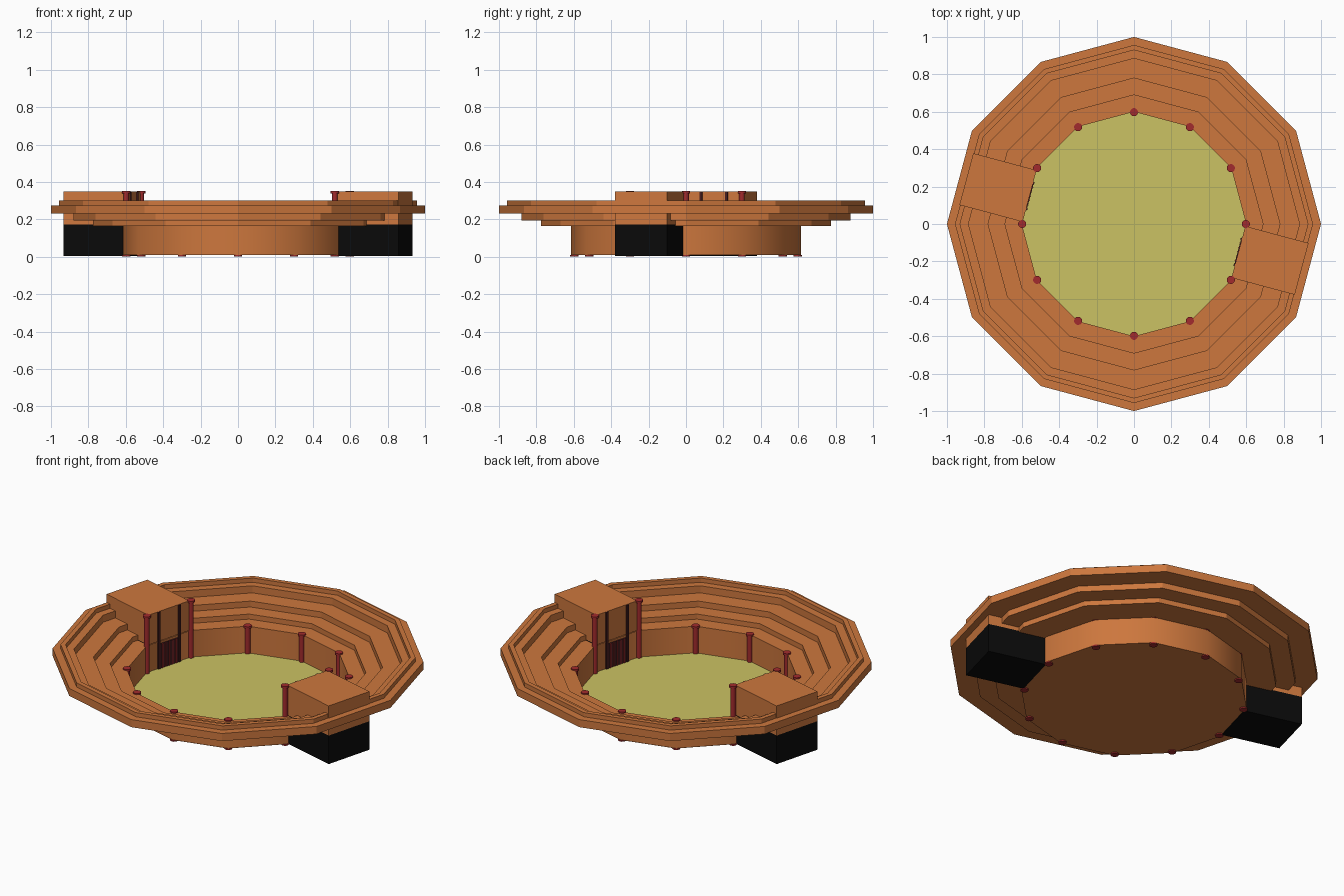
import bpy, bmesh, math
from mathutils import Matrix, Vector

if "Cube" in bpy.data.objects:
    bpy.data.objects.remove(bpy.data.objects["Cube"])


def mat(name, r, g, b):
    m = bpy.data.materials.new(name)
    m.diffuse_color = (r, g, b, 1)
    m.use_nodes = True
    m.node_tree.nodes["Principled BSDF"].inputs["Base Color"].default_value = m.diffuse_color
    return m


CLAY = mat("clay_orange", 0.61, 0.185, 0.047)
SAND = mat("sand_yellow", 0.60, 0.54, 0.125)
RED = mat("column_red", 0.36, 0.024, 0.026)
BLACK = mat("tunnel_black", 0.003, 0.003, 0.003)
MAROON = mat("door_maroon", 0.06, 0.012, 0.014)
SIDES = 12


def finish(name, bm, material, smooth=None):
    bmesh.ops.recalc_face_normals(bm, faces=bm.faces)
    me = bpy.data.meshes.new(name)
    bm.to_mesh(me)
    bm.free()
    me.materials.append(material)
    if smooth:
        me.shade_smooth()
        me.set_sharp_from_angle(angle=math.radians(smooth))
    ob = bpy.data.objects.new(name, me)
    bpy.context.collection.objects.link(ob)
    return ob


def ring(name, profile, material, smooth=None):
    """Revolve a closed (radius, z) profile into a 12-sided ring."""
    bm = bmesh.new()
    loops = []
    for i in range(SIDES):
        a = 2 * math.pi * i / SIDES
        loops.append([bm.verts.new((r * math.cos(a), r * math.sin(a), z)) for r, z in profile])
    n = len(profile)
    for i in range(SIDES):
        p, q = loops[i], loops[(i + 1) % SIDES]
        for j in range(n):
            k = (j + 1) % n
            bm.faces.new((p[j], q[j], q[k], p[k]))
    return finish(name, bm, material, smooth)


def disc(name, r, z, material):
    bm = bmesh.new()
    bm.faces.new([bm.verts.new((r * math.cos(math.pi * i / 6), r * math.sin(math.pi * i / 6), z))
                  for i in range(SIDES)])
    return finish(name, bm, material)


def box(name, angle, r0, r1, t0, t1, z0, z1, material):
    """Box given in radial / tangential / height ranges, turned to an angle."""
    bm = bmesh.new()
    bmesh.ops.create_cube(bm, size=1)
    bm.transform(Matrix.Rotation(angle, 4, 'Z')
                 @ Matrix.Translation(Vector(((r0 + r1) / 2, (t0 + t1) / 2, (z0 + z1) / 2)))
                 @ Matrix.Diagonal((r1 - r0, t1 - t0, z1 - z0, 1)))
    return finish(name, bm, material)


def column(name, x, y, top):
    bm = bmesh.new()
    for r, z0, z1 in ((0.022, 0, 0.008), (0.015, 0.008, top - 0.012), (0.022, top - 0.012, top)):
        bmesh.ops.create_cone(bm, cap_ends=True, segments=12, radius1=r, radius2=r, depth=z1 - z0,
                              matrix=Matrix.Translation((x, y, (z0 + z1) / 2)))
    return finish(name, bm, RED, 40)


# Stepped seating, inside treads then outside overhangs
ring("seating_tiers", [
    (0.60, 0.168), (0.69, 0.168), (0.69, 0.198), (0.78, 0.198), (0.78, 0.233),
    (0.885, 0.233), (0.885, 0.275), (0.93, 0.275), (0.93, 0.30), (0.957, 0.30),
    (0.957, 0.275), (1.0, 0.275), (1.0, 0.23), (0.88, 0.23), (0.88, 0.195),
    (0.775, 0.195), (0.775, 0.165), (0.60, 0.165)], CLAY)

# Arena wall, floor and underside
ring("arena_wall", [(0.60, 0.008), (0.60, 0.166), (0.615, 0.166), (0.615, 0.008)], CLAY, 35)
disc("arena_floor", 0.602, 0.010, SAND)
base = disc("arena_base", 0.615, 0.007, CLAY)
base.data.flip_normals()

# Columns at every corner, tall ones beside the gates
for i in range(SIDES):
    a = 2 * math.pi * i / SIDES
    tall = i in (0, 11, 5, 6)
    column(f"column_{i}", 0.598 * math.cos(a), 0.598 * math.sin(a), 0.351 if tall else 0.175)

# Two opposite gatehouses
for side, ang in (("right", -15), ("left", 165)):
    a = math.radians(ang)
    box(f"{side}_gatehouse", a, 0.578, 0.928, -0.143, 0.143, 0.172, 0.348, CLAY)
    box(f"{side}_tunnel", a, 0.588, 0.928, -0.143, 0.143, 0.003, 0.1725, BLACK)
    # Door panel, posts and bars on the arena side
    box(f"{side}_door", a, 0.574, 0.58, -0.064, 0.064, 0.01, 0.155, MAROON)
    for s in (-1, 1):
        box(f"{side}_door_post_{s}", a, 0.571, 0.58, s * 0.071 - 0.007, s * 0.071 + 0.007,
            0.01, 0.347, MAROON)
    for k in range(5):
        t = (k - 2) * 0.024
        box(f"{side}_door_bar_{k}", a, 0.571, 0.576, t - 0.003, t + 0.003, 0.01, 0.155, RED)
